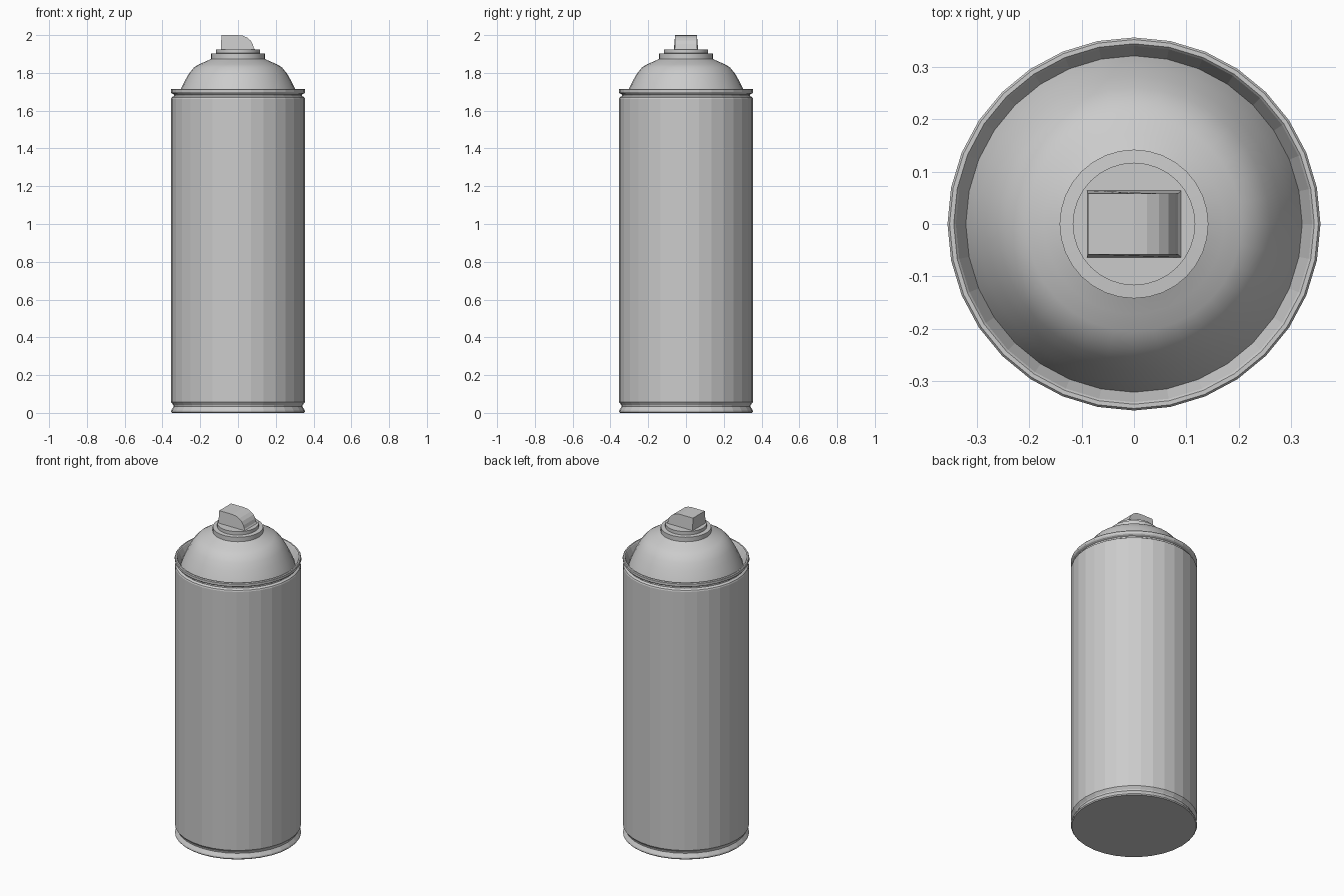
import bpy, bmesh
from math import sin, cos, pi

if "Cube" in bpy.data.objects:
    bpy.data.objects.remove(bpy.data.objects["Cube"])

SIDES = 32


def finish(name, bm, angle=None):
    bmesh.ops.recalc_face_normals(bm, faces=bm.faces)
    mesh = bpy.data.meshes.new(name)
    bm.to_mesh(mesh)
    bm.free()
    ob = bpy.data.objects.new(name, mesh)
    bpy.context.collection.objects.link(ob)
    if angle:
        bpy.ops.object.select_all(action='DESELECT')
        ob.select_set(True)
        bpy.context.view_layer.objects.active = ob
        bpy.ops.object.shade_smooth_by_angle(angle=angle)
    return ob


def lathe(name, profile, cap_start=False, cap_end=False, angle=None):
    """Revolve an (r, z) profile around the z axis."""
    bm = bmesh.new()
    rings = [[bm.verts.new((r * cos(2 * pi * i / SIDES), r * sin(2 * pi * i / SIDES), z))
              for i in range(SIDES)] for r, z in profile]
    for a, b in zip(rings, rings[1:]):
        for i in range(SIDES):
            j = (i + 1) % SIDES
            bm.faces.new((a[i], a[j], b[j], b[i]))
    if cap_start:
        bm.faces.new(rings[0][::-1])
    if cap_end:
        bm.faces.new(rings[-1])
    return finish(name, bm, angle)


# Can body: foot bead, faceted wall, groove, rolled rim and inner lip
lathe("can_body", [
    (0.350, 0.0), (0.355, 0.006), (0.353, 0.014), (0.341, 0.034), (0.343, 0.042),
    (0.355, 0.058), (0.355, 1.662), (0.352, 1.670), (0.340, 1.678), (0.340, 1.686),
    (0.352, 1.692), (0.356, 1.698), (0.356, 1.711), (0.352, 1.716), (0.344, 1.716),
    (0.340, 1.711), (0.321, 1.668)], cap_start=True)

# Domed shoulder
lathe("dome", [
    (0.321, 1.668), (0.312, 1.692), (0.300, 1.720), (0.282, 1.757), (0.260, 1.796),
    (0.233, 1.829), (0.205, 1.846), (0.172, 1.860), (0.142, 1.874)], angle=0.7)

# Stepped valve cup
lathe("valve_cup", [
    (0.142, 1.874), (0.142, 1.902), (0.117, 1.904), (0.117, 1.925)],
    cap_end=True, angle=0.6)

# Spray button: side profile with a rounded front, extruded along y
profile = [(-0.090, 1.925), (-0.088, 2.0), (0.0, 2.0), (0.025, 1.997), (0.048, 1.987),
           (0.066, 1.972), (0.078, 1.952), (0.084, 1.932), (0.090, 1.925)]
bm = bmesh.new()
left, right = ([bm.verts.new((x, s * (0.064 if z < 1.93 else 0.058), z)) for x, z in profile]
               for s in (-1, 1))
bm.faces.new(left)
bm.faces.new(right[::-1])
for i in range(len(profile)):
    j = (i + 1) % len(profile)
    bm.faces.new((left[i], right[i], right[j], left[j]))
finish("spray_button", bm)
